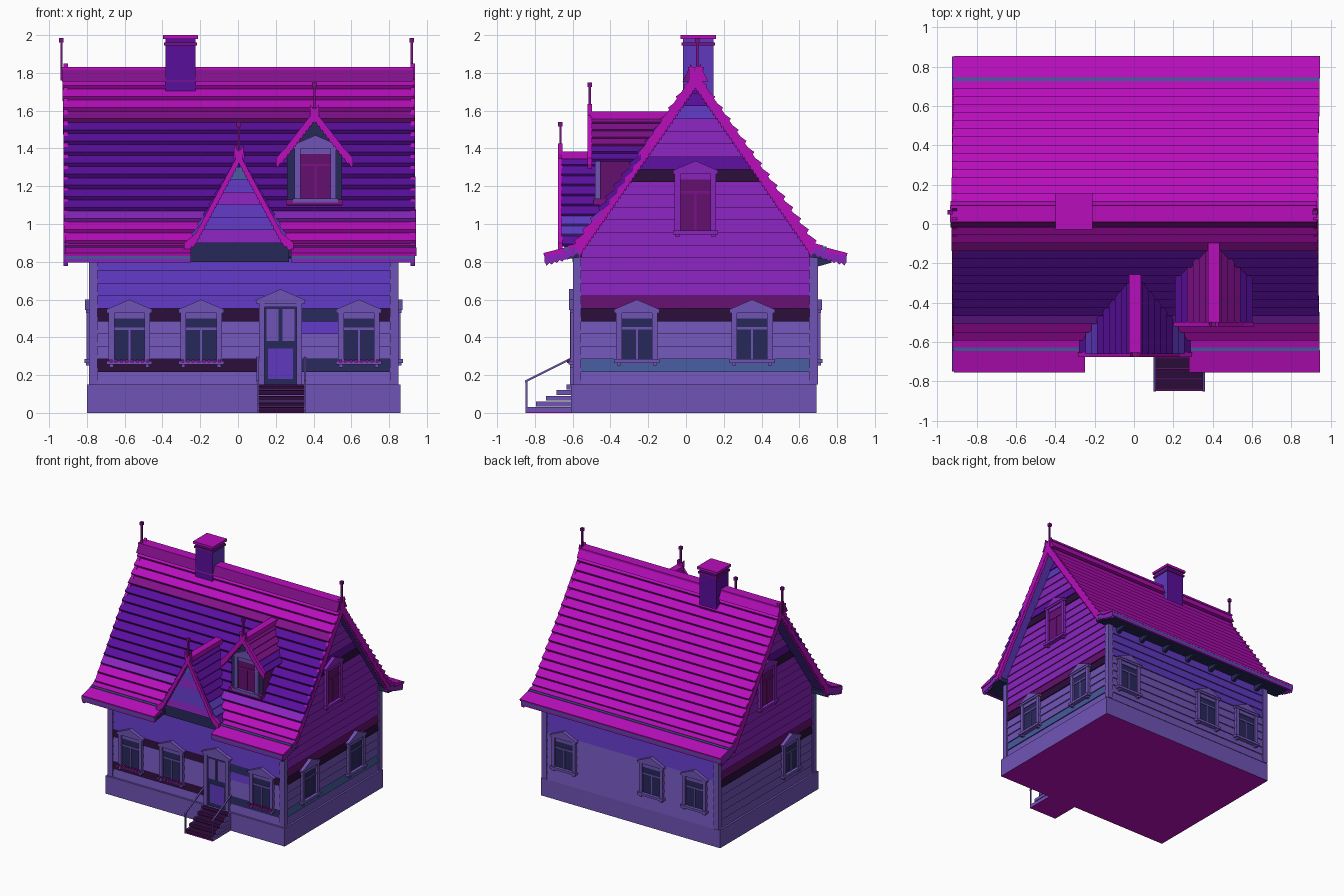
import bpy, bmesh
from math import radians
from mathutils import Matrix, Vector

cube = bpy.data.objects.get("Cube")
if cube:
    bpy.data.objects.remove(cube)

PALETTE = {
    "magenta": "B80EBC", "plum": "80108A", "indigo": "5A0E9C", "violet": "8824BC",
    "blue_violet": "5E38BE", "lavender": "7054B6", "navy": "27285A",
    "dark_plum": "2A0C38", "slate": "465A9C", "dark_magenta": "64106E"}
NAMES = list(PALETTE)
MATS = []
for name, code in PALETTE.items():
    srgb = [int(code[i:i + 2], 16) / 255 for i in (0, 2, 4)]
    rgba = [((v + 0.055) / 1.055) ** 2.4 if v > 0.04 else v / 12.92 for v in srgb] + [1]
    m = bpy.data.materials.new(name)
    m.use_nodes = True
    m.diffuse_color = rgba
    m.node_tree.nodes["Principled BSDF"].inputs["Base Color"].default_value = rgba
    MATS.append(m)


def place(x, y, z=0, turn=0):
    """Local frame whose outward side is -y, turned about z."""
    return Matrix.Translation((x, y, z)) @ Matrix.Rotation(radians(turn), 4, 'Z')


class Part:
    """One named object collecting flat-faced solids."""
    def __init__(self, name):
        self.name, self.bm = name, bmesh.new()

    def loft(self, ring_a, ring_b, mat, M=Matrix()):
        a = [self.bm.verts.new(M @ Vector(p)) for p in ring_a]
        b = [self.bm.verts.new(M @ Vector(p)) for p in ring_b]
        n = len(a)
        faces = [self.bm.faces.new(a), self.bm.faces.new(b[::-1])]
        faces += [self.bm.faces.new((a[i], b[i], b[(i + 1) % n], a[(i + 1) % n])) for i in range(n)]
        for f in faces:
            f.material_index = NAMES.index(mat)
        return faces

    def along_x(self, pts, a, b, mat):
        return self.loft([(a, y, z) for y, z in pts], [(b, y, z) for y, z in pts], mat)

    def along_y(self, pts, a, b, mat, M=Matrix()):
        return self.loft([(x, a, z) for x, z in pts], [(x, b, z) for x, z in pts], mat, M)

    def box(self, x0, x1, y0, y1, z0, z1, mat, M=Matrix()):
        return self.along_y([(x0, z0), (x1, z0), (x1, z1), (x0, z1)], y0, y1, mat, M)

    def plank(self, low, high, z0, z1, mat, M):
        """Clapboard leaning out at its lower edge; low and high are its spans."""
        def ring(d, lean):
            return [(low[0], d - lean, z0), (low[1], d - lean, z0), (high[1], d, z1), (high[0], d, z1)]
        self.loft(ring(0, 0.009), ring(0.03, 0), mat, M)

    def finish(self):
        bmesh.ops.recalc_face_normals(self.bm, faces=self.bm.faces)
        mesh = bpy.data.meshes.new(self.name)
        self.bm.to_mesh(mesh)
        self.bm.free()
        for m in MATS:
            mesh.materials.append(m)
        bpy.context.collection.objects.link(bpy.data.objects.new(self.name, mesh))


C, RIDGE, SLOPE, ROW = 0.05, 1.78, 1.42, 0.067
WX, HX, HY = 0.03, 0.805, 0.635
FRONT, BACK = place(0, C - HY), place(0, C + HY, 0, 180)
RIGHT, LEFT = place(WX + HX, C, 0, 90), place(WX - HX, C, 0, -90)

# Foundation
p = Part("foundation")
for f in p.box(WX - 0.83, WX + 0.83, -0.61, 0.69, 0, 0.15, "lavender"):
    if all(v.co.z < 0.01 for v in f.verts):
        f.material_index = NAMES.index("magenta")
p.finish()

# Clapboard walls, coloured row by row
p = Part("long_walls")
accents = {1: ("dark_plum", "navy", "navy"), 4: ("lavender", "blue_violet", "lavender"),
           5: ("dark_plum", "navy", "dark_plum")}
cuts = (WX - HX, 0.23, 0.64, WX + HX)
for i in range(10):
    z, base = 0.15 + i * ROW, "lavender" if i < 6 else "blue_violet"
    for k, mat in enumerate(accents.get(i, (base,) * 3)):
        span = cuts[k:k + 2]
        p.plank(span, span, z, z + ROW, mat, FRONT)
    span = (-WX - HX, -WX + HX)
    p.plank(span, span, z, z + ROW, base, BACK)
p.finish()

GABLE = {5: "dark_plum", 6: "dark_magenta", 16: "dark_plum", 17: "indigo", 21: "blue_violet", 22: "indigo", 23: "indigo"}
for name, M, second in (("right_gable", RIGHT, "slate"), ("left_gable", LEFT, "lavender")):
    p = Part(name)
    for i in range(24):
        z = 0.15 + i * ROW
        lo, hi = [max(0.005, min(HY, (RIDGE - 0.04 - h) / SLOPE)) for h in (z, z + ROW)]
        mat = second if i == 1 else GABLE.get(i, "lavender" if i < 5 else "violet")
        p.plank((-lo, lo), (-hi, hi), z, z + ROW, mat, M)
    p.finish()

p = Part("corner_boards")
for x in (WX - HX, WX + HX):
    for y in (C - HY, C + HY):
        sx, sy = (1 if x < 0 else -1), (1 if y < 0 else -1)
        xs, ys = sorted((x - sx * 0.014, x + sx * 0.03)), sorted((y - sy * 0.014, y + sy * 0.03))
        p.box(*xs, *ys, 0.15, 0.82, "lavender")
p.finish()


def front_colour(z):
    for limit, mat in ((1.03, "magenta"), (1.09, "violet"), (1.54, "indigo"), (1.6, "plum")):
        if z < limit:
            return mat
    return "magenta"


# Main roof: overlapping rows with flared eaves and a narrow strip above the last board
p = Part("main_roof")
steps = [(0.62 * i / 15, RIDGE - 0.88 * i / 15) for i in range(16)]
steps += [(0.672, 0.882), (0.69, 0.876), (0.8, 0.842)]
for side in (-1, 1):
    for (u0, z0), (u1, z1) in zip(steps, steps[1:]):
        lift, rise = (0.022, 0.012) if z1 > 0.89 else (0.005, 0.004)
        pts = [(C + side * u, z) for u, z in
               ((u0, z0), (u1 + lift, z1 + rise), (u1 + lift * 0.3, z1 - 0.012), (u0, z0 - 0.03))]
        shift = 0.015 * (RIDGE - z1)
        spans = [(-0.93 + shift, 0.93 + shift)]
        if side < 0 and u1 > 0.64:
            spans = [(spans[0][0], -0.25), (0.28, spans[0][1])]
        mat = front_colour((z0 + z1) / 2) if side < 0 else "magenta"
        for a, b in spans:
            p.along_x(pts, a, b, "slate" if u1 == 0.69 else mat)
p.finish()

# Ridge boards folded over the peak
p = Part("ridge_cap")
for s, mat in ((-1, "plum"), (1, "magenta")):
    p.along_x([(C + s * u, z) for u, z in ((0, 1.82), (0.035, 1.82), (0.068, 1.755), (0, 1.755))], -0.932, 0.93, mat)
p.box(-0.935, 0.93, C - 0.04, C + 0.045, 1.815, 1.83, "magenta")
p.finish()

# Boards closing the underside of the gable overhangs
p = Part("gable_soffits")
for s in (-1, 1):
    pts = [(C + s * u, z) for u, z in ((0, 1.755), (0.62, 0.875), (0.62, 0.86), (0, 1.74))]
    p.along_x(pts, -0.9, -0.77, "blue_violet")
    p.along_x(pts, 0.83, 0.915, "blue_violet")
p.finish()

# Eaves: soffit, fascia and rear rafter brackets
p = Part("eaves")
for side in (-1, 1):
    for a, b in ([(-0.91, -0.25), (0.28, 0.935)] if side < 0 else [(-0.91, 0.935)]):
        for pts, mat in ((((0.6, 0.86), (0.785, 0.83), (0.785, 0.8), (0.6, 0.825)), "navy"),
                         (((0.78, 0.845), (0.8, 0.84), (0.8, 0.815), (0.78, 0.815)), "slate"),
                         (((0.78, 0.815), (0.8, 0.815), (0.8, 0.795), (0.78, 0.795)), "violet")):
            p.along_x([(C + side * u, z) for u, z in pts], a, b, mat)
for i in range(7):
    x = -0.68 + i * 0.237
    p.along_x([(C + u, z) for u, z in ((0.63, 0.825), (0.72, 0.812), (0.72, 0.795), (0.63, 0.77))],
              x - 0.015, x + 0.015, "navy")
p.finish()


def bargeboard(part, M, path, width, tooth, mat):
    """Pair of fretted boards following a roof edge, crossing at the peak."""
    for s in (-1, 1):
        lower = []
        for (u0, z0), (u1, z1) in zip(path, path[1:]):
            n = max(2, int((z0 - z1 + u1 - u0) / 0.035))
            for i in range(n):
                t, e = i / n, (i + 0.6) / n
                lower.append((u0 + (u1 - u0) * t, z0 + (z1 - z0) * t - width))
                lower.append((u0 + (u1 - u0) * e, z0 + (z1 - z0) * e - width - tooth))
        pts = path + [(path[-1][0], path[-1][1] - width * 0.6)] + lower[::-1]
        part.along_y([(s * u, z) for u, z in pts], -0.012, 0.012, mat, M)


def finial(part, x, y, z0, z1):
    part.box(x - 0.006, x + 0.006, y - 0.006, y + 0.006, z0, z1, "plum")
    part.box(x - 0.012, x + 0.012, y - 0.012, y + 0.012, z1 - 0.025, z1, "plum")


p = Part("gable_bargeboards")
for x, turn in ((0.925, 90), (-0.912, -90)):
    M = place(x, C, 0, turn)
    bargeboard(p, M, [(-0.03, 1.85), (0.62, 0.91)], 0.08, 0.02, "magenta")
    bargeboard(p, M, [(0.6, 0.915), (0.69, 0.872), (0.8, 0.842)], 0.055, 0.012, "violet")
p.finish()
p = Part("ridge_finials")
finial(p, -0.935, C + 0.01, 1.76, 1.985)
finial(p, 0.92, C + 0.01, 1.76, 1.985)
p.finish()

# Chimney
p = Part("chimney")
for f in p.box(-0.385, -0.225, -0.015, 0.145, 1.6, 1.98, "indigo"):
    if all(v.co.x > -0.23 for v in f.verts):
        f.material_index = NAMES.index("blue_violet")
p.box(-0.393, -0.217, -0.023, 0.153, 1.945, 1.96, "plum")
p.box(-0.398, -0.212, -0.028, 0.158, 1.98, 2.0, "magenta")
p.finish()


def dormer(name, cx, y_front, peak, eave, half, rows, colours):
    """Small gabled roof running back into the main slope."""
    p = Part(name)
    for s in (-1, 1):
        for i in range(rows):
            (u0, z0), (u1, z1) = [(half * t, peak + (eave - peak) * t) for t in (i / rows, (i + 1) / rows)]
            y_back = C - (RIDGE - z0) / SLOPE + 0.02
            pts = [(cx + s * u, z) for u, z in ((u0, z0), (u1 + 0.012, z1 + 0.004), (u1 + 0.003, z1 - 0.01), (u0, z0 - 0.03))]
            p.along_y(pts, y_front, y_back, colours[i * len(colours) // rows])
    p.box(cx - 0.03, cx + 0.03, y_front, C - (RIDGE - peak) / SLOPE, peak - 0.02, peak + 0.02, "magenta")
    M = place(cx, y_front - 0.005)
    bargeboard(p, M, [(-0.025, peak + 0.06), (half * 0.85, eave + 0.06), (half + 0.02, eave + 0.01)], 0.052, 0.014, "magenta")
    finial(p, cx, y_front - 0.005, peak - 0.02, peak + 0.175)
    p.finish()


dormer("entrance_gable_roof", 0.005, -0.66, 1.365, 0.89, 0.27, 9, ("indigo", "indigo", "indigo", "blue_violet", "indigo"))
dormer("dormer_roof", 0.405, -0.505, 1.575, 1.34, 0.185, 6, ("plum", "plum", "indigo"))

p = Part("entrance_gable_wall")
p.box(-0.26, 0.27, -0.6, -0.5, 0.8, 0.9, "navy")
for i, mat in enumerate(("violet", "blue_violet", "blue_violet", "violet", "blue_violet", "slate")):
    z = 0.9 + i * ROW
    lo, hi = [max(0.004, (1.34 - h) * 0.56) for h in (z, z + ROW)]
    p.plank((-lo, lo), (-hi, hi), z, z + ROW, mat, place(0.005, -0.62))
p.finish()

p = Part("dormer_walls")
for f in p.box(0.26, 0.55, -0.455, -0.15, 1.05, 1.4, "navy"):
    if len({round(v.co.x, 2) for v in f.verts}) == 1:
        f.material_index = NAMES.index("dark_magenta")
p.along_y([(0.255, 1.38), (0.555, 1.38), (0.405, 1.56)], -0.46, -0.2, "navy")
p.box(0.255, 0.555, -0.49, -0.43, 1.1, 1.13, "plum")
p.finish()


def pediment(p, M, w, z, height, trim):
    p.box(-w, w, -0.03, 0.02, z, z + 0.016, trim, M)
    p.along_y([(-w - 0.005, z + 0.016), (w + 0.005, z + 0.016), (0, z + height)], -0.035, 0.02, trim, M)


def window(name, M, z0, z1, glass="navy", trim="lavender", sash="lavender", flowers=False):
    """Casement with side boards, transom, sill and pediment."""
    p = Part(name)
    p.box(-0.085, 0.085, -0.012, 0.02, z0, z1, glass, M)
    for s in (-1, 1):
        a, b = sorted((s * 0.08, s * 0.11))
        p.box(a, b, -0.026, 0.02, z0 - 0.01, z1 + 0.03, trim, M)
        a, b = sorted((s * 0.085, s * 0.105))
        p.box(a, b, -0.03, 0.02, z0 - 0.035, z0 - 0.01, trim, M)
    rail = z1 - (z1 - z0) * 0.27
    p.box(-0.085, 0.085, -0.018, 0.02, rail, rail + 0.012, sash, M)
    p.box(-0.005, 0.005, -0.017, 0.02, z0, rail, sash, M)
    p.box(-0.085, 0.085, -0.018, 0.02, z1, z1 + 0.03, trim, M)
    p.box(-0.12, 0.12, -0.038, 0.02, z0 - 0.02, z0, trim, M)
    pediment(p, M, 0.12, z1 + 0.03, 0.07, trim)
    for i in range(8 if flowers else 0):
        u = -0.098 + i * 0.028
        p.box(u - 0.008, u + 0.008, -0.045, -0.025, z0 - 0.012, z0 + 0.008, "plum", M)
    p.finish()


for i, x in enumerate((-0.575, -0.195, 0.64)):
    window(f"front_window_{i + 1}", FRONT @ place(x, 0), 0.275, 0.5, flowers=True)
for i, x in enumerate((0.64, -0.17, -0.57)):
    window(f"back_window_{i + 1}", BACK @ place(-x, 0), 0.285, 0.5)
for name, M, spots in (("right", RIGHT, (-0.31, 0.3)), ("left", LEFT, (0.31,))):
    for i, u in enumerate(spots):
        window(f"{name}_window_{i + 1}", M @ place(u, 0), 0.285, 0.5)
    window(f"{name}_attic_window", M, 0.965, 1.235, "dark_magenta", "violet", "plum")
window("dormer_window", place(0.41, -0.455), 1.135, 1.37, "dark_magenta", "lavender", "plum")

# Front door
p = Part("front_door")
M = FRONT @ place(0.225, 0)
p.box(-0.09, 0.09, -0.012, 0.02, 0.15, 0.56, "navy", M)
p.box(-0.065, 0.065, -0.017, 0, 0.18, 0.34, "blue_violet", M)
for s in (-1, 1):
    a, b = sorted((s * 0.01, s * 0.075))
    p.box(a, b, -0.017, 0, 0.38, 0.55, "lavender", M)
    a, b = sorted((s * 0.085, s * 0.115))
    p.box(a, b, -0.028, 0.02, 0.15, 0.58, "lavender", M)
p.box(-0.085, 0.085, -0.022, 0.02, 0.56, 0.58, "lavender", M)
pediment(p, M, 0.13, 0.58, 0.075, "lavender")
p.finish()

# Steps with side stringers, and handrails
p = Part("front_steps")
p.box(0.1, 0.36, -0.848, -0.61, 0, 0.005, "magenta")
for i in range(5):
    y, z = -0.84 + i * 0.054, 0.03 * (i + 1)
    p.box(0.11, 0.35, y, -0.6, z - 0.025, z, "dark_plum")
    p.box(0.11, 0.35, y - 0.008, y, z - 0.01, z - 0.002, "dark_magenta")
    for x in (0.1, 0.35):
        p.box(x, x + 0.01, y - 0.008, -0.6, z - 0.025, z, "lavender")
p.finish()
p = Part("handrails")
for x in (0.105, 0.355):
    p.box(x - 0.005, x + 0.005, -0.85, -0.84, 0, 0.17, "lavender")
    p.along_x([(-0.852, 0.16), (-0.6, 0.285), (-0.6, 0.297), (-0.852, 0.172)], x - 0.006, x + 0.006, "lavender")
p.finish()
